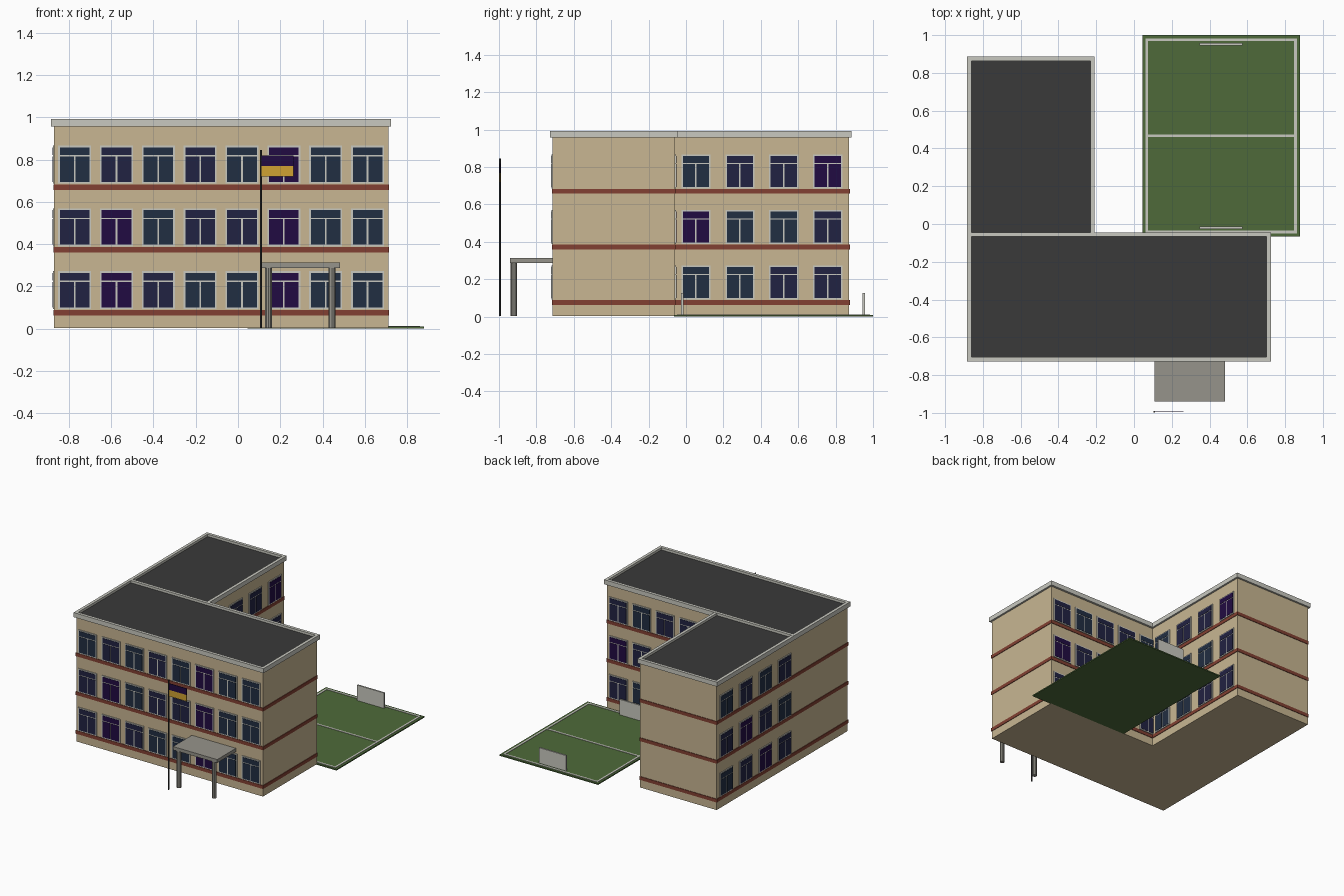
import bpy, bmesh, math
from mathutils import Vector

if "Cube" in bpy.data.objects:
    bpy.data.objects.remove(bpy.data.objects["Cube"])


def material(name, r, g, b):
    m = bpy.data.materials.new(name)
    m.diffuse_color = [(c / 255 / 12.92 if c < 11 else ((c / 255 + 0.055) / 1.055) ** 2.4)
                       for c in (r, g, b)] + [1]
    m.use_nodes = True
    m.node_tree.nodes["Principled BSDF"].inputs["Base Color"].default_value = m.diffuse_color
    return m


WALL = material("sand wall", 200, 182, 146)
RED = material("brick red", 130, 64, 50)
TRIM = material("pale trim", 201, 201, 192)
ROOF = material("dark roof", 58, 58, 58)
TEAL = material("teal glass", 33, 46, 66)
NAVY = material("navy glass", 33, 34, 66)
PURPLE = material("purple glass", 33, 11, 66)
GREEN = material("grass green", 78, 106, 58)
GREY = material("concrete grey", 150, 148, 139)
YELLOW = material("flag yellow", 208, 162, 50)
GLASS = {"t": TEAL, "n": NAVY, "p": PURPLE}


def add_box(bm, lo, hi, mat=0):
    lo, hi = Vector(lo), Vector(hi)
    vs = bmesh.ops.create_cube(bm, size=1)["verts"]
    for v in vs:
        v.co = (lo + hi) / 2 + v.co * (hi - lo)
    faces = {f for v in vs for f in v.link_faces}
    for f in faces:
        f.material_index = mat
    return faces


def finish(bm, name, mats):
    bmesh.ops.recalc_face_normals(bm, faces=bm.faces)
    me = bpy.data.meshes.new(name)
    bm.to_mesh(me)
    bm.free()
    for m in mats:
        me.materials.append(m)
    ob = bpy.data.objects.new(name, me)
    bpy.context.collection.objects.link(ob)
    return ob


def boxes(name, mat, *pairs):
    bm = bmesh.new()
    for lo, hi in pairs:
        add_box(bm, lo, hi)
    return finish(bm, name, [mat])


def roof(name, lo, hi, rim):
    """Parapet slab with a sunken dark roof surface."""
    bm = bmesh.new()
    faces = add_box(bm, lo, hi)
    top = max(faces, key=lambda f: f.calc_center_median().z)
    bmesh.ops.inset_region(bm, faces=[top], thickness=rim, use_even_offset=True)
    res = bmesh.ops.extrude_discrete_faces(bm, faces=[top])["faces"][0]
    res.material_index = 1
    for v in res.verts:
        v.co.z -= 0.018
    return finish(bm, name, [TRIM, ROOF])


def windows(name, origin, along, normal, centres, rows):
    """Window grid on a wall; rows hold one glass letter per window, bottom row first."""
    bm = bmesh.new()
    o, a, n = Vector(origin), Vector(along), Vector(normal)
    letters = "tnp"

    def slab(u0, u1, z0, z1, d0, d1, mat):
        p = o + a * u0 + n * d0 + Vector((0, 0, z0))
        q = o + a * u1 + n * d1 + Vector((0, 0, z1))
        add_box(bm, [min(s, t) for s, t in zip(p, q)], [max(s, t) for s, t in zip(p, q)], mat)

    for r, row in enumerate(rows):
        z = 0.297 * r
        for u, c in zip(centres, row):
            m = 1 + letters.index(c)
            slab(u - .078, u + .078, z + .092, z + .272, -.002, .006, 0)      # frame
            slab(u - .070, u + .070, z + .227, z + .264, .005, .008, m)       # upper pane
            slab(u - .070, u - .004, z + .100, z + .221, .005, .008, m)       # lower panes
            slab(u + .004, u + .070, z + .100, z + .221, .005, .008, m)
    return finish(bm, name, [TRIM, TEAL, NAVY, PURPLE])


# Building volumes
X0, X1, XW = -0.87, 0.711, -0.222
Y0, Y1, YW = -0.713, -0.06, 0.872
boxes("main_block", WALL, ((X0, Y0, 0.003), (X1, Y1, 0.965)))
boxes("rear_wing", WALL, ((X0, Y1, 0.003), (XW, YW, 0.965)))

# Brick bands around each storey
E = 0.004
for i in range(3):
    z0 = 0.063 + 0.297 * i
    boxes(f"brick_band_{i + 1}", RED,
          ((X0 - E, Y0 - E, z0), (X1 + E, Y1 + E, z0 + .026)),
          ((X0 - E, Y1 + E, z0), (XW + E, YW + E, z0 + .026)))

# Roofs with parapets
roof("main_roof", (X0 - .014, Y0 - .014, .957), (X1 + .014, Y1 + .016, .992), .023)
wing = roof("wing_roof", (X0 - .014, Y1 - .007, .957), (XW + .014, YW + .014, .991), .023)

# Windows
cols = [-0.773 + 0.198 * i for i in range(8)]
wcols = [0.053 + 0.235 * i for i in range(4)]
windows("front_windows", (0, Y0, 0), (1, 0, 0), (0, -1, 0), cols,
        ["npnttptt", "nptnnptt", "tntntptt"])
windows("back_windows", (0, Y1, 0), (1, 0, 0), (0, 1, 0), cols[3:],
        ["ntntn", "ntnnp", "tnntn"])
windows("wing_right_windows", (XW, 0, 0), (0, 1, 0), (1, 0, 0), wcols,
        ["ttnn", "pttn", "tnnp"])
windows("wing_left_windows", (X0, 0, 0), (0, 1, 0), (-1, 0, 0), wcols,
        ["npnt", "tnpn", "ntnt"])

# Entrance canopy and posts
boxes("entrance_canopy", GREY, ((.108, -.94, .286), (.482, Y0, .312)))


def cylinder(name, x, y, z0, z1, radius, sides, mat):
    bm = bmesh.new()
    bmesh.ops.create_cone(bm, cap_ends=True, segments=sides, radius1=radius,
                          radius2=radius, depth=z1 - z0)
    bmesh.ops.translate(bm, verts=bm.verts, vec=(x, y, (z0 + z1) / 2))
    return finish(bm, name, [mat])


for side, x in (("left", .144), ("right", .444)):
    cylinder(f"canopy_post_{side}", x, -.92, .003, .288, .017, 10, GREY)

# Flagpole and flag
cylinder("flagpole", .108, -.994, .003, .845, .005, 8, ROOF)
boxes("flag_upper", PURPLE, ((.11, -.996, .769), (.262, -.992, .818)))
boxes("flag_lower", YELLOW, ((.11, -.996, .72), (.262, -.992, .769)))

# Sports field, markings and goals
FX0, FX1, FY0, FY1 = .045, .88, -.065, 1.0
boxes("sports_field", GREEN, ((FX0, Y1, 0), (FX1, FY1, .009)),
      ((X1, FY0, 0), (FX1, Y1, .009)))
lx0, lx1, ly0, ly1, w, zt = .061, .862, -.049, .983, .014, .012
yc = (ly0 + ly1) / 2
boxes("field_lines", TRIM,
      ((lx0, ly0, .006), (lx0 + w, ly1, zt)), ((lx1 - w, ly0, .006), (lx1, ly1, zt)),
      ((lx0, ly0, .006), (lx1, ly0 + w, zt)), ((lx0, ly1 - w, .006), (lx1, ly1, zt)),
      ((lx0, yc - w / 2, .006), (lx1, yc + w / 2, zt)))
for side, y in (("near", -.02), ("far", .951)):
    boxes(f"goal_{side}", TRIM, ((.347, y - .006, .006), (.575, y + .006, .127)))
